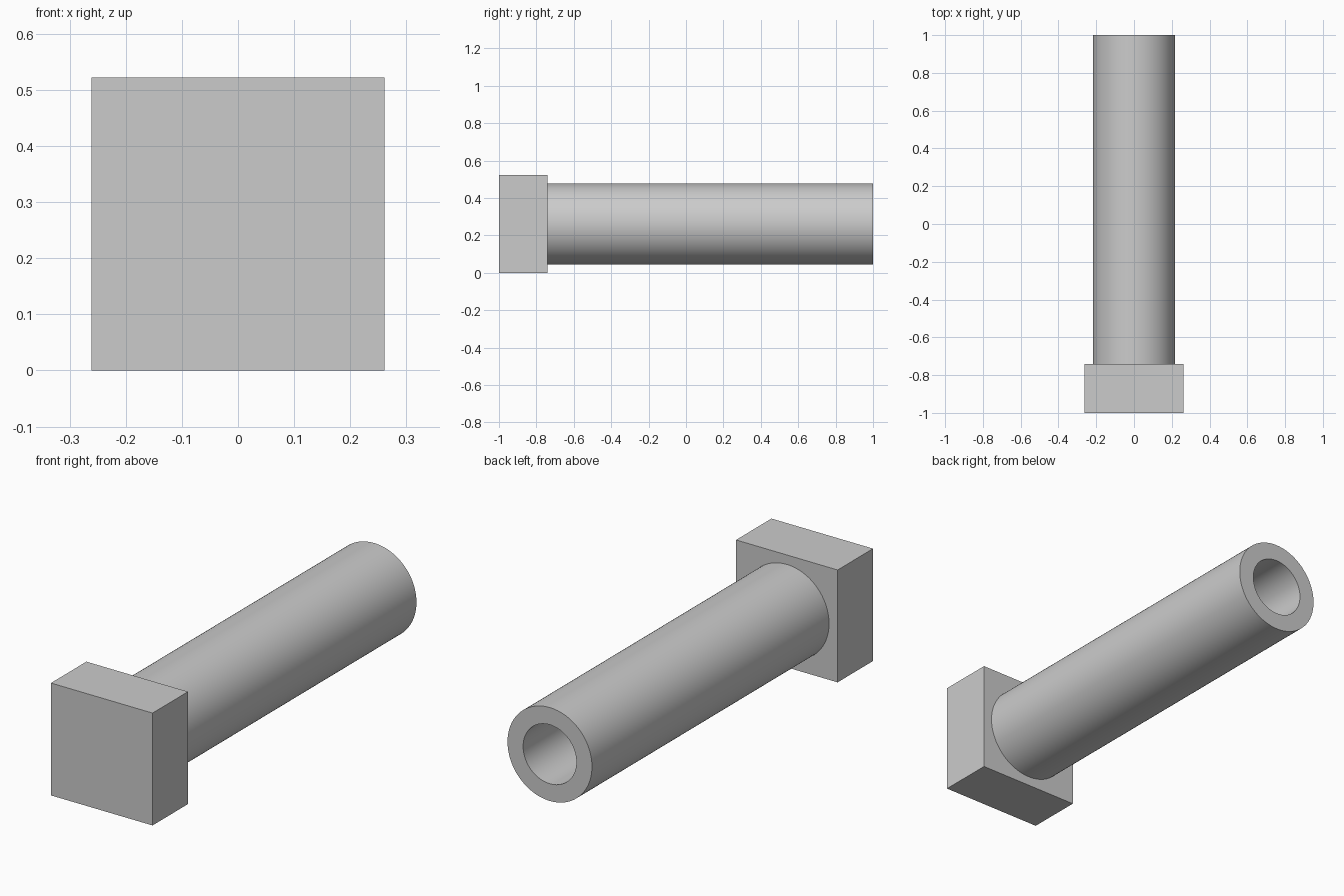
import bpy, bmesh, math
from mathutils import Matrix, Vector

cube = bpy.data.objects.get("Cube")
if cube:
    bpy.data.objects.remove(cube, do_unlink=True)

HALF = 0.261          # half width of the square head
HEAD_BACK = -0.74     # where the head meets the shaft
OUTER, BORE = 0.217, 0.137
SIDES = 96

grey = bpy.data.materials.new("plain grey")
grey.use_nodes = True
colour = (0.6, 0.6, 0.6, 1)
grey.diffuse_color = colour
grey.node_tree.nodes["Principled BSDF"].inputs["Base Color"].default_value = colour


def add_part(name, bm):
    bmesh.ops.recalc_face_normals(bm, faces=bm.faces)
    mesh = bpy.data.meshes.new(name)
    bm.to_mesh(mesh)
    bm.free()
    mesh.materials.append(grey)
    obj = bpy.data.objects.new(name, mesh)
    bpy.context.collection.objects.link(obj)
    return obj


# Square head
bm = bmesh.new()
bmesh.ops.create_cube(bm, size=1)
bmesh.ops.scale(bm, vec=(2 * HALF, HEAD_BACK + 1, 2 * HALF), verts=bm.verts)
bmesh.ops.translate(bm, vec=(0, (HEAD_BACK - 1) / 2, HALF), verts=bm.verts)
add_part("square_head", bm)

# Hollow shaft: a wall profile spun about the y axis, open at the back
bm = bmesh.new()
profile = [(OUTER, HEAD_BACK), (OUTER, 1), (BORE, 1), (BORE, HEAD_BACK)]
points = [bm.verts.new((r, y, HALF)) for r, y in profile]
edges = [bm.edges.new((points[i], points[(i + 1) % 4])) for i in range(4)]
bmesh.ops.spin(bm, geom=points + edges, cent=(0, 0, HALF), axis=(0, 1, 0),
               angle=math.tau, steps=SIDES, use_merge=True)
bmesh.ops.remove_doubles(bm, verts=bm.verts, dist=0.0001)
shaft = add_part("hollow_shaft", bm)

# Smooth the round walls, keep the rims sharp
bpy.ops.object.select_all(action='DESELECT')
shaft.select_set(True)
bpy.context.view_layer.objects.active = shaft
bpy.ops.object.shade_smooth_by_angle(angle=math.radians(30))
